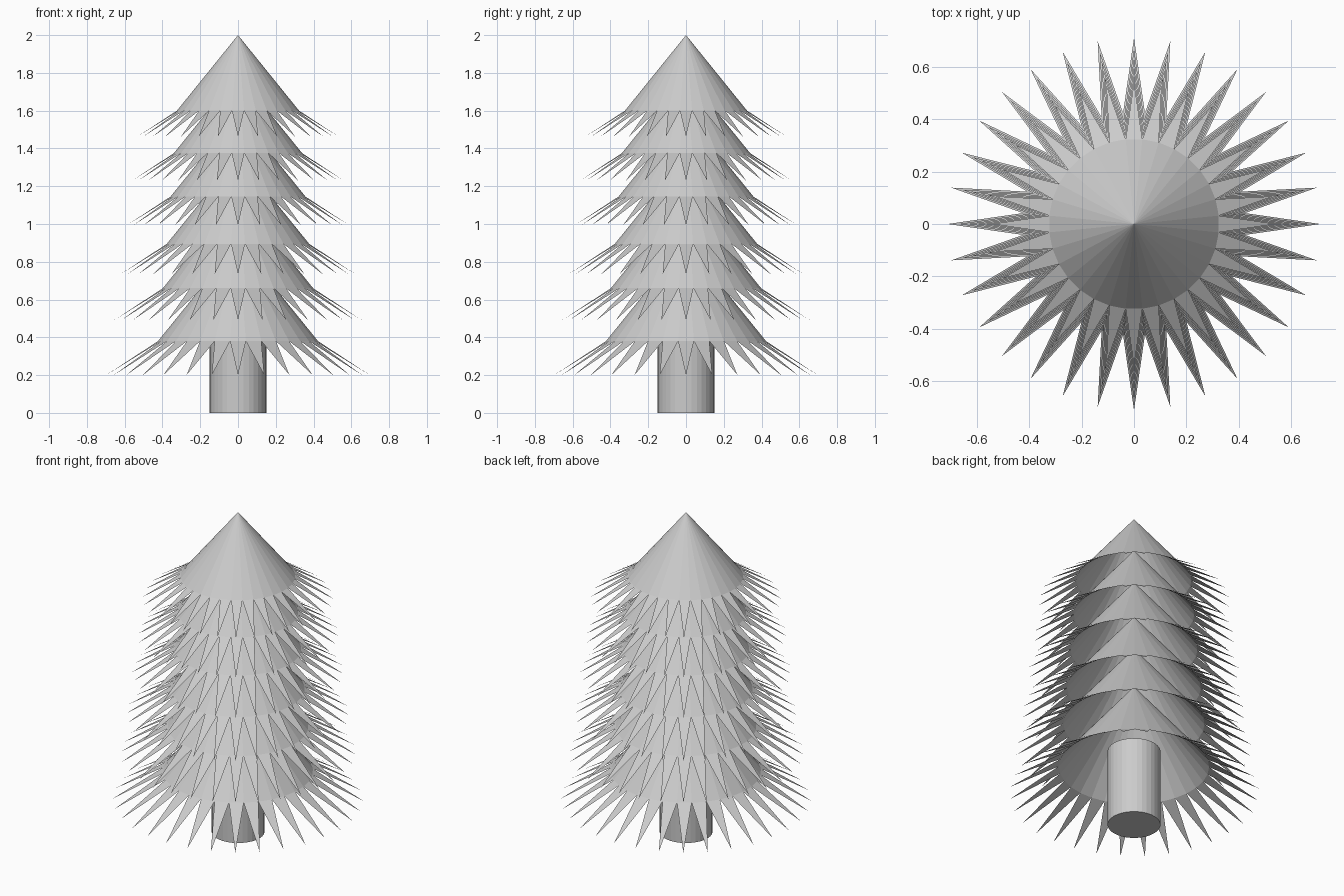
import bpy, bmesh
from math import sin, cos, pi

if "Cube" in bpy.data.objects:
    bpy.data.objects.remove(bpy.data.objects["Cube"], do_unlink=True)

SIDES = 32

grey = bpy.data.materials.new("plain_grey")
grey.use_nodes = True
colour = (0.6, 0.6, 0.6, 1)
grey.diffuse_color = colour
grey.node_tree.nodes["Principled BSDF"].inputs["Base Color"].default_value = colour


def finish(name, bm):
    mesh = bpy.data.meshes.new(name)
    bm.to_mesh(mesh)
    bm.free()
    mesh.materials.append(grey)
    obj = bpy.data.objects.new(name, mesh)
    bpy.context.collection.objects.link(obj)
    return obj


def ring_point(bm, step, radius, z):
    a = 2 * pi * step / SIDES
    return bm.verts.new((radius * cos(a), radius * sin(a), z))


def branch_tier(name, rim_z, scale):
    """Open cone with one flat pointed needle hanging from each rim edge."""
    bm = bmesh.new()
    apex = bm.verts.new((0, 0, rim_z + 0.4 * scale))
    rim = [ring_point(bm, i - 0.5, 0.325 * scale, rim_z) for i in range(SIDES)]
    for i in range(SIDES):
        a, b = rim[i], rim[(i + 1) % SIDES]
        tip = ring_point(bm, i, 0.543 * scale, rim_z - 0.137 * scale)
        bm.faces.new((apex, a, b))
        bm.faces.new((b, a, tip))
    return finish(name, bm)


# Six tiers, each wider than the one above
rims = [1.6, 1.375, 1.145, 0.895, 0.66, 0.38]
scales = [1.0, 1.05, 1.105, 1.165, 1.23, 1.31]
for n, (z, s) in enumerate(zip(rims, scales), 1):
    branch_tier(f"branch_tier_{n}", z, s)

# Trunk
bm = bmesh.new()
bmesh.ops.create_cone(bm, cap_ends=True, segments=SIDES,
                      radius1=0.15, radius2=0.15, depth=0.48)
bmesh.ops.translate(bm, verts=bm.verts, vec=(0, 0, 0.24))
finish("trunk", bm)
